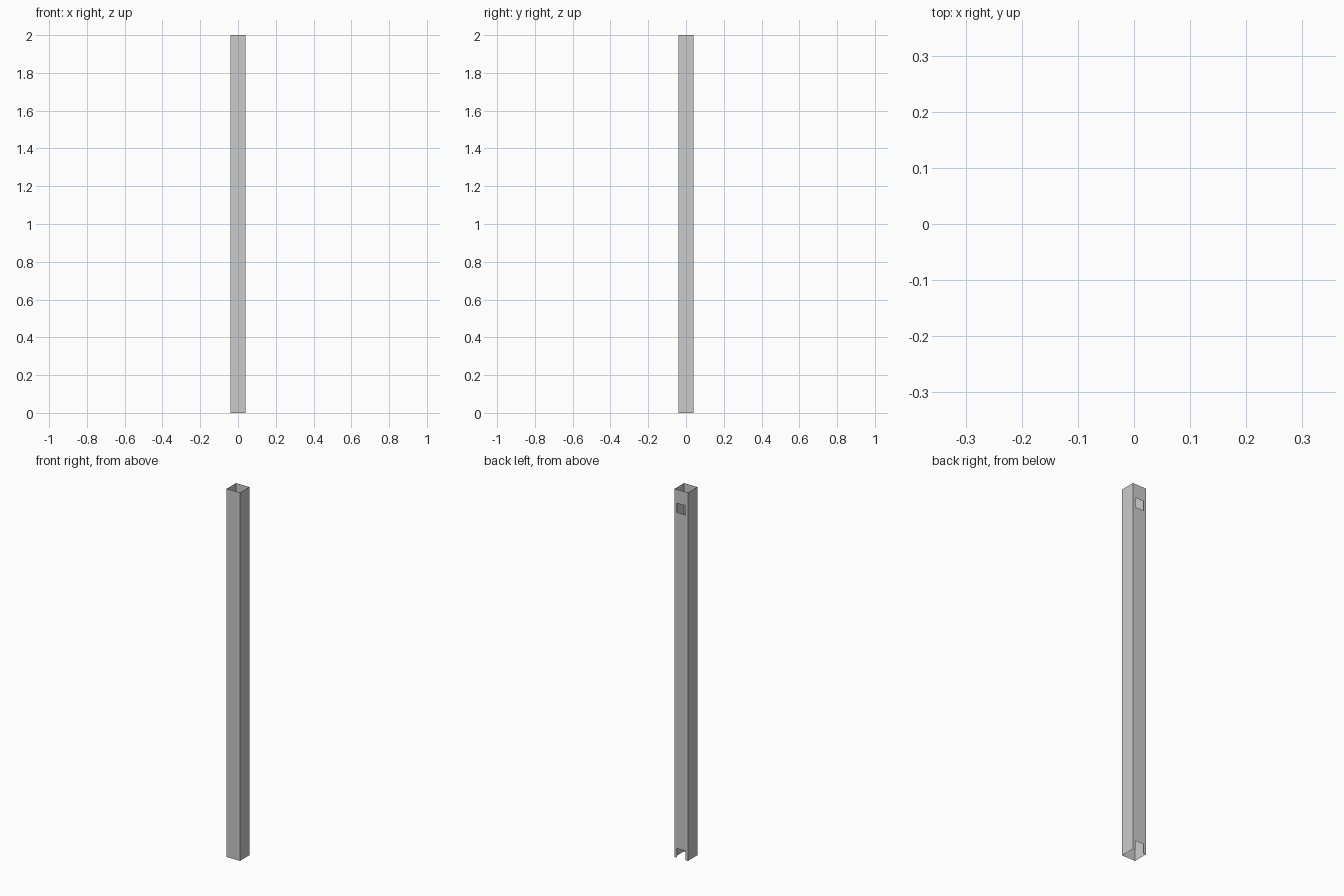
import bpy, bmesh

if "Cube" in bpy.data.objects:
    bpy.data.objects.remove(bpy.data.objects["Cube"])

H = 0.04       # half width of the square tube
O = 0.025      # half width of the openings


def sheet(name, point, us, vs, skip=()):
    """Thin wall made of a grid of quads, leaving out the skipped cells."""
    bm = bmesh.new()
    grid = [[bm.verts.new(point(u, v)) for v in vs] for u in us]
    for i in range(len(us) - 1):
        for j in range(len(vs) - 1):
            if (i, j) not in skip:
                bm.faces.new((grid[i][j], grid[i + 1][j],
                              grid[i + 1][j + 1], grid[i][j + 1]))
    mesh = bpy.data.meshes.new(name)
    bm.to_mesh(mesh)
    bm.free()
    obj = bpy.data.objects.new(name, mesh)
    bpy.context.collection.objects.link(obj)
    return obj


# Plain walls: front, right and left, open at both ends
sheet("front_wall", lambda u, v: (u, -H, v), (-H, H), (0, 2))
sheet("right_wall", lambda u, v: (H, u, v), (-H, H), (0, 2))
sheet("left_wall", lambda u, v: (-H, -u, v), (-H, H), (0, 2))

# Back wall with a notch at the foot and a square window near the top
sheet("back_wall", lambda u, v: (-u, H, v), (-H, -O, O, H),
      (0, 0.05, 1.875, 1.925, 2), skip={(1, 0), (1, 2)})
